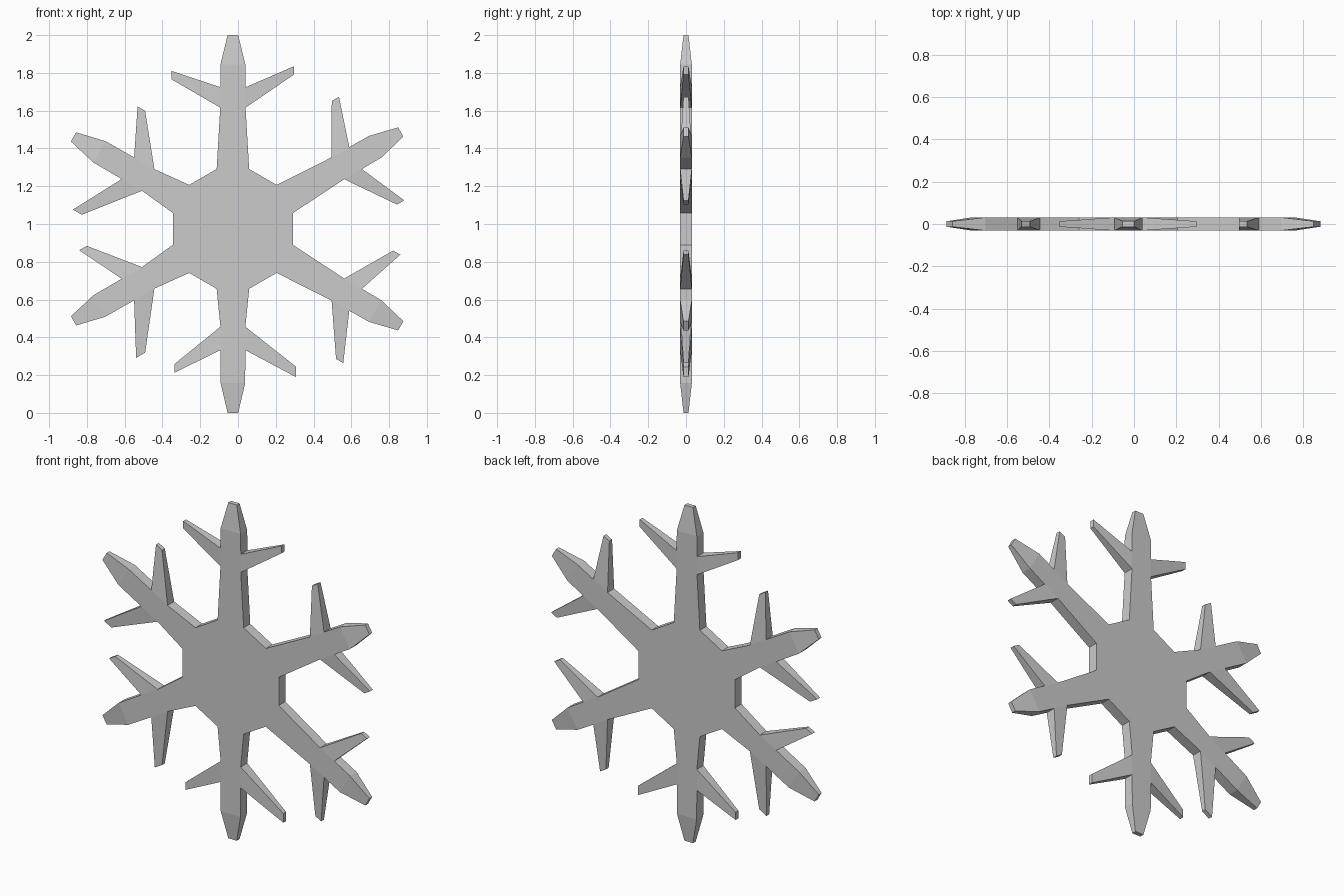
import bpy, bmesh, math

if "Cube" in bpy.data.objects:
    bpy.data.objects.remove(bpy.data.objects["Cube"])

HUB_X, HUB_Z = -0.027, 0.974     # hub centre
THICK, THIN = 0.031, 0.013       # half depth of body and of tapered ends

bm = bmesh.new()


def add_pair(angle, u, v, half_depth):
    """Front and back vertex at (u along the arm, v to its left)."""
    c, s = math.cos(angle), math.sin(angle)
    x, z = HUB_X + u * c - v * s, HUB_Z + u * s + v * c
    return bm.verts.new((x, -half_depth, z)), bm.verts.new((x, half_depth, z))


def caps(pairs):
    bm.faces.new([p[0] for p in pairs])
    bm.faces.new([p[1] for p in reversed(pairs)])


def walls(pairs):
    for a, b in zip(pairs, pairs[1:]):
        bm.faces.new((a[0], b[0], b[1], a[1]))


def arm(angle, stations, left_tip, right_tip):
    # cross stations: hub, lower crotch, upper crotch, shoulder, end
    rows = []
    for i, (u, v) in enumerate(stations):
        h = THIN if i == 4 else THICK
        rows.append((add_pair(angle, u, -v, h), add_pair(angle, u, v, h)))
    for (r0, l0), (r1, l1) in zip(rows, rows[1:]):
        caps([r0, r1, l1, l0])
    walls(rows[4])
    # side branches and edges
    for side, (u0, u1, v) in ((0, right_tip), (1, left_tip)):
        edge = [row[side] for row in rows]
        t0, t1 = add_pair(angle, u0, v, THIN), add_pair(angle, u1, v, THIN)
        caps([edge[1], t0, t1, edge[2]])
        walls([edge[0], edge[1], t0, t1, edge[2], edge[3], edge[4]])
    return list(rows[0])


LONG = ([(0.317, 0.086), (0.642, 0.067), (0.75, 0.067), (0.87, 0.066), (1.026, 0.028)],
        (0.792, 0.836, 0.325), (0.817, 0.861, -0.323))
SHORT = ([(0.317, 0.086), (0.518, 0.066), (0.642, 0.066), (0.816, 0.065), (0.974, 0.028)],
         (0.73, 0.785, 0.335), (0.715, 0.761, -0.309))

# six arms: three long on the upper right, three short on the lower left
hub = []
for deg in range(-30, 330, 60):
    hub += arm(math.radians(deg), *(LONG if deg <= 90 else SHORT))

# hub plate and the walls between arms
caps(hub)
for i in range(1, 12, 2):
    walls([hub[i], hub[(i + 1) % 12]])

bmesh.ops.recalc_face_normals(bm, faces=bm.faces)
mesh = bpy.data.meshes.new("snowflake")
bm.to_mesh(mesh)
bm.free()
obj = bpy.data.objects.new("snowflake", mesh)
bpy.context.collection.objects.link(obj)
